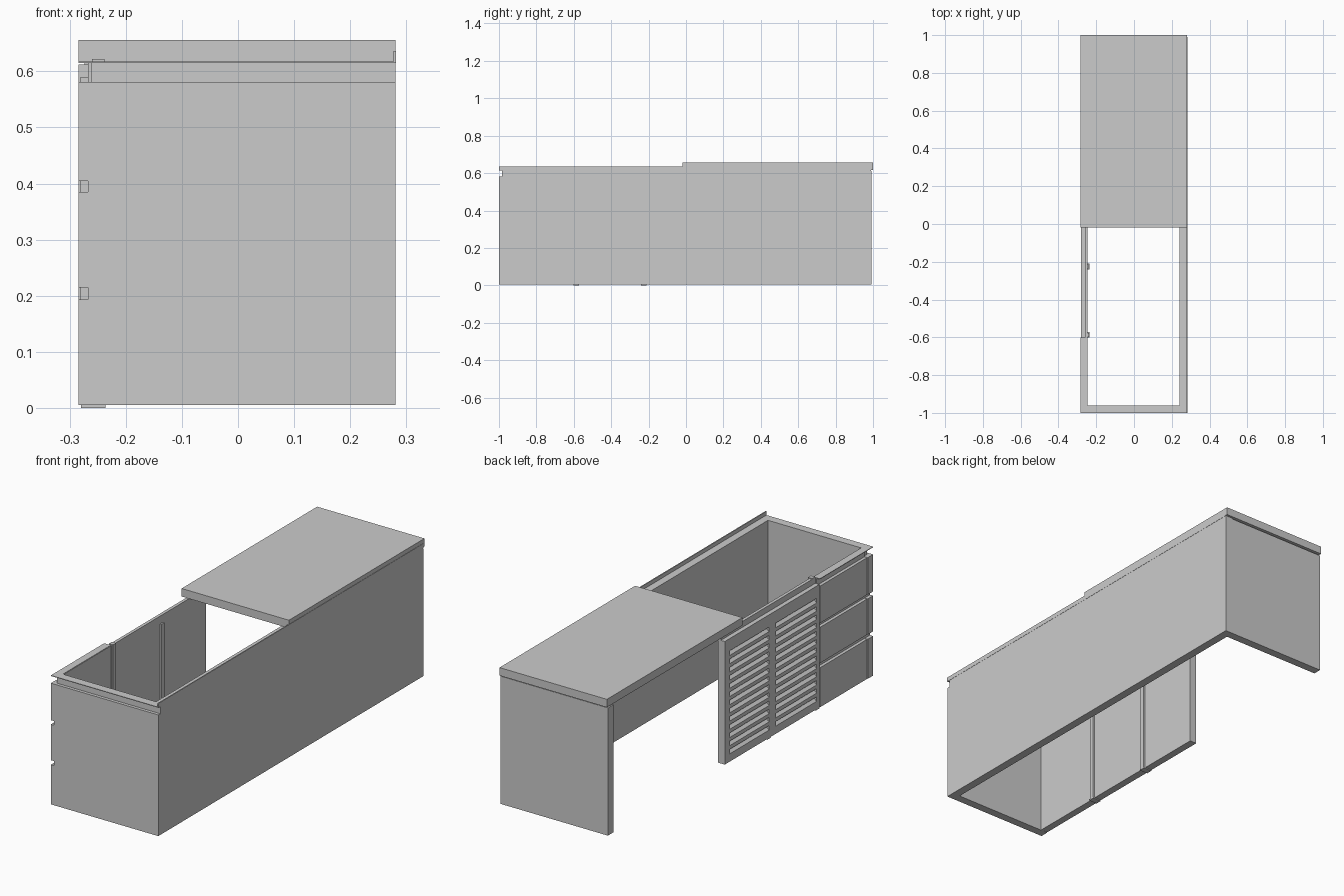
import bpy
import bmesh

cube = bpy.data.objects.get("Cube")
if cube:
    bpy.data.objects.remove(cube, do_unlink=True)

grey = bpy.data.materials.new("plain grey")
grey.use_nodes = True
colour = (0.6, 0.6, 0.6, 1)
grey.diffuse_color = colour
grey.node_tree.nodes["Principled BSDF"].inputs["Base Color"].default_value = colour


def finish(name, bm):
    bmesh.ops.recalc_face_normals(bm, faces=bm.faces)
    mesh = bpy.data.meshes.new(name)
    bm.to_mesh(mesh)
    bm.free()
    mesh.materials.append(grey)
    obj = bpy.data.objects.new(name, mesh)
    bpy.context.collection.objects.link(obj)
    return obj


def box(name, xs, ys, zs):
    bm = bmesh.new()
    bmesh.ops.create_cube(bm, size=1)
    for v in bm.verts:
        v.co = [(a + b) / 2 + c * (b - a) for c, (a, b) in zip(v.co, (xs, ys, zs))]
    return finish(name, bm)


def extrude(name, points, start, end):
    """Extrude an (x, z) profile along y."""
    bm = bmesh.new()
    face = bm.faces.new([bm.verts.new((x, start, z)) for x, z in points])
    new = bmesh.ops.extrude_face_region(bm, geom=[face])["geom"]
    for v in new:
        if isinstance(v, bmesh.types.BMVert):
            v.co.y = end
    return finish(name, bm)


LEFT, RIGHT = -0.284, 0.281
BASE, BODY_TOP, RIM = 0.005, 0.581, 0.618
GROOVE_X = -0.267
rows = [(BASE, 0.193), (0.215, 0.385), (0.405, BODY_TOP)]

# Long side wall with its thin raised lip
box("side_wall", (0.241, RIGHT), (-0.985, 0.99), (BASE, RIM - 0.001))
box("side_wall_front", (0.241, RIGHT), (-1, -0.98), (BASE, BODY_TOP))
box("side_lip", (0.277, 0.282), (-1, 0.99), (RIM - 0.003, 0.636))

# Back panel and desk top
box("back_panel", (LEFT, RIGHT), (0.952, 0.992), (BASE, 0.612))
box("back_panel_cleat", (LEFT + 0.01, RIGHT - 0.01), (0.955, 0.985), (0.61, RIM))
box("desk_top", (LEFT, 0.2805), (-0.018, 1), (RIM, 0.656))

# Front panel, notched along its drawer edge
outline = [(RIGHT, BASE), (RIGHT, BODY_TOP)]
for low, high in reversed(rows):
    if high < BODY_TOP:
        outline.append((GROOVE_X, high))
    outline += [(LEFT, high), (LEFT, low)]
    if low > BASE:
        outline.append((GROOVE_X, low))
extrude("front_panel", outline, -1, -0.96)
box("front_recess", (-0.262, RIGHT), (-0.985, -0.96), (BODY_TOP, RIM - 0.002))

# Flat rim around the open compartment
rim_z = (RIM - 0.003, RIM)
box("rim_front", (LEFT, 0.278), (-1, -0.96), rim_z)
box("rim_drawers", (LEFT, -0.249), (-0.96, -0.6), rim_z)
box("rim_side", (0.241, 0.278), (-0.96, -0.018), rim_z)

# Drawer fronts over a recessed backing
box("drawer_backing", (GROOVE_X, -0.247), (-0.96, -0.6), (BASE, RIM - 0.002))
for i, (low, high) in enumerate(rows):
    box(f"drawer_front_{i + 1}", (LEFT + 0.002, GROOVE_X + 0.002), (-0.957, -0.605), (low, high))

# Louvred door: backing, stiles, rails and sloped slats
FACE, DOOR_BACK = -0.281, -0.26
DOOR_START, DOOR_END, DOOR_TOP = -0.6, 0.11, 0.59
SLAT_LOW, SLAT_HIGH = 0.042, 0.549
box("door_backing", (DOOR_BACK, -0.245), (DOOR_START, DOOR_END), (BASE, RIM))
for name, ys in [("front", (DOOR_START, -0.58)), ("middle", (-0.272, -0.222)),
                 ("back", (0.076, DOOR_END))]:
    box(f"door_stile_{name}", (FACE, DOOR_BACK), ys, (BASE, DOOR_TOP))
for name, zs in [("bottom", (BASE, SLAT_LOW)), ("top", (SLAT_HIGH, DOOR_TOP))]:
    box(f"door_rail_{name}", (FACE, DOOR_BACK), (DOOR_START, DOOR_END), zs)
count = 13
pitch = (SLAT_HIGH - SLAT_LOW) / count
for side, (start, end) in {"front": (-0.58, -0.272), "back": (-0.222, 0.076)}.items():
    for i in range(count):
        z = SLAT_LOW + i * pitch
        extrude(f"slat_{side}_{i + 1}",
                [(FACE, z + pitch * 0.55), (FACE, z + pitch),
                 (DOOR_BACK, z + pitch), (DOOR_BACK, z + pitch * 0.75)], start, end)
        extrude(f"slat_ledge_{side}_{i + 1}",
                [(FACE, z), (DOOR_BACK, z), (DOOR_BACK, z + pitch * 0.45)], start, end)

# Inner posts with small feet
for name, y, top in [("front", -0.587, 0.622), ("middle", -0.225, BODY_TOP)]:
    box(f"post_{name}", (-0.26, -0.238), (y - 0.011, y + 0.011), (0.003, top))
    box(f"foot_{name}", (-0.28, -0.236), (y - 0.015, y + 0.015), (0, 0.006))
